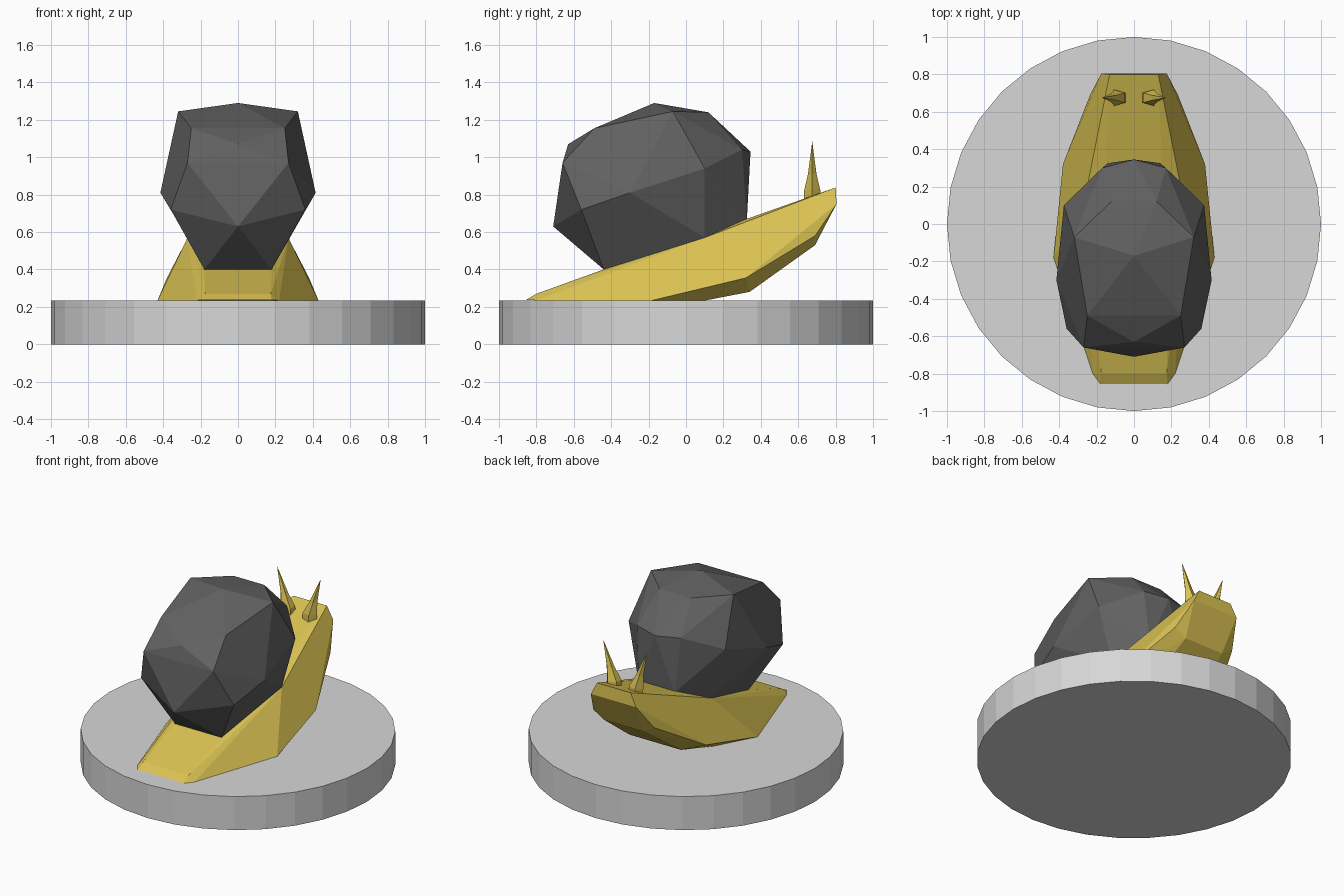
import bpy, bmesh, math
from mathutils import Vector

if "Cube" in bpy.data.objects:
    bpy.data.objects.remove(bpy.data.objects["Cube"])


def material(name, rgb):
    m = bpy.data.materials.new(name)
    m.diffuse_color = (*rgb, 1)
    m.use_nodes = True
    m.node_tree.nodes["Principled BSDF"].inputs["Base Color"].default_value = m.diffuse_color
    return m


GREY = material("light grey", (0.68, 0.68, 0.68))
DARK = material("charcoal", (0.12, 0.12, 0.12))
GOLD = material("gold", (0.70, 0.54, 0.085))


def finish(name, bm, mat):
    bmesh.ops.recalc_face_normals(bm, faces=bm.faces)
    me = bpy.data.meshes.new(name)
    bm.to_mesh(me)
    bm.free()
    me.materials.append(mat)
    ob = bpy.data.objects.new(name, me)
    bpy.context.collection.objects.link(ob)
    return ob


def faceted_hull(name, half, mat):
    """Faceted solid around the half points and their mirror images."""
    bm = bmesh.new()
    for x, y, z in half:
        bm.verts.new((x, y, z))
        if x > 0:
            bm.verts.new((-x, y, z))
    bmesh.ops.convex_hull(bm, input=bm.verts[:])
    loose = [v for v in bm.verts if not v.link_faces]
    bmesh.ops.delete(bm, geom=loose, context='VERTS')
    bmesh.ops.dissolve_limit(bm, angle_limit=math.radians(2),
                             verts=bm.verts[:], edges=bm.edges[:])
    return finish(name, bm, mat)


# Round display base
bpy.ops.mesh.primitive_cylinder_add(vertices=32, radius=1, depth=0.235,
                                    location=(0, 0, 0.1175))
base = bpy.context.object
base.name = "base"
base.data.materials.append(GREY)

# Slug body: back ridge, side edge and underside
faceted_hull("body", [
    (0.175, -0.80, 0.27), (0.18, -0.44, 0.40), (0.27, 0.10, 0.57),
    (0.12, 0.33, 0.67), (0.13, 0.80, 0.838),
    (0.18, -0.855, 0.237), (0.22, -0.80, 0.235), (0.43, -0.18, 0.235),
    (0.38, 0.32, 0.355), (0.235, 0.69, 0.58), (0.175, 0.805, 0.75),
    (0.28, 0.09, 0.232), (0.20, 0.34, 0.28), (0.15, 0.69, 0.53),
], GOLD)

# Faceted shell
faceted_hull("shell", [
    (0, -0.17, 1.29), (0.32, -0.07, 1.245), (0.12, 0.12, 1.24),
    (0.25, -0.49, 1.155), (0, -0.63, 1.07), (0.27, -0.66, 0.97),
    (0.36, -0.56, 0.72), (0, -0.71, 0.63), (0.415, -0.30, 0.81),
    (0.375, 0.10, 0.94), (0.17, 0.30, 1.04), (0, 0.345, 1.03),
    (0.27, 0.10, 0.57), (0.14, 0.325, 0.66), (0.18, -0.44, 0.40),
], DARK)

# Pointed eye stalks leaning outward
for side, label in ((-1, "left"), (1, "right")):
    bm = bmesh.new()
    rings = []
    for x, z, r in ((0.085, 0.765, 0.045), (0.09, 0.825, 0.045),
                    (0.115, 0.91, 0.024)):
        rings.append([bm.verts.new((side * (x + r * 1.15 * math.cos(a)),
                                    0.675 + r * math.sin(a), z))
                      for a in (i * math.tau / 5 for i in range(5))])
    tip = bm.verts.new((side * 0.17, 0.675, 1.085))
    bm.faces.new(rings[0])
    for lo, hi in zip(rings, rings[1:]):
        for i in range(5):
            j = (i + 1) % 5
            bm.faces.new((lo[i], lo[j], hi[j], hi[i]))
    for i in range(5):
        bm.faces.new((rings[-1][i], rings[-1][(i + 1) % 5], tip))
    finish(label + "_eye_stalk", bm, GOLD)
